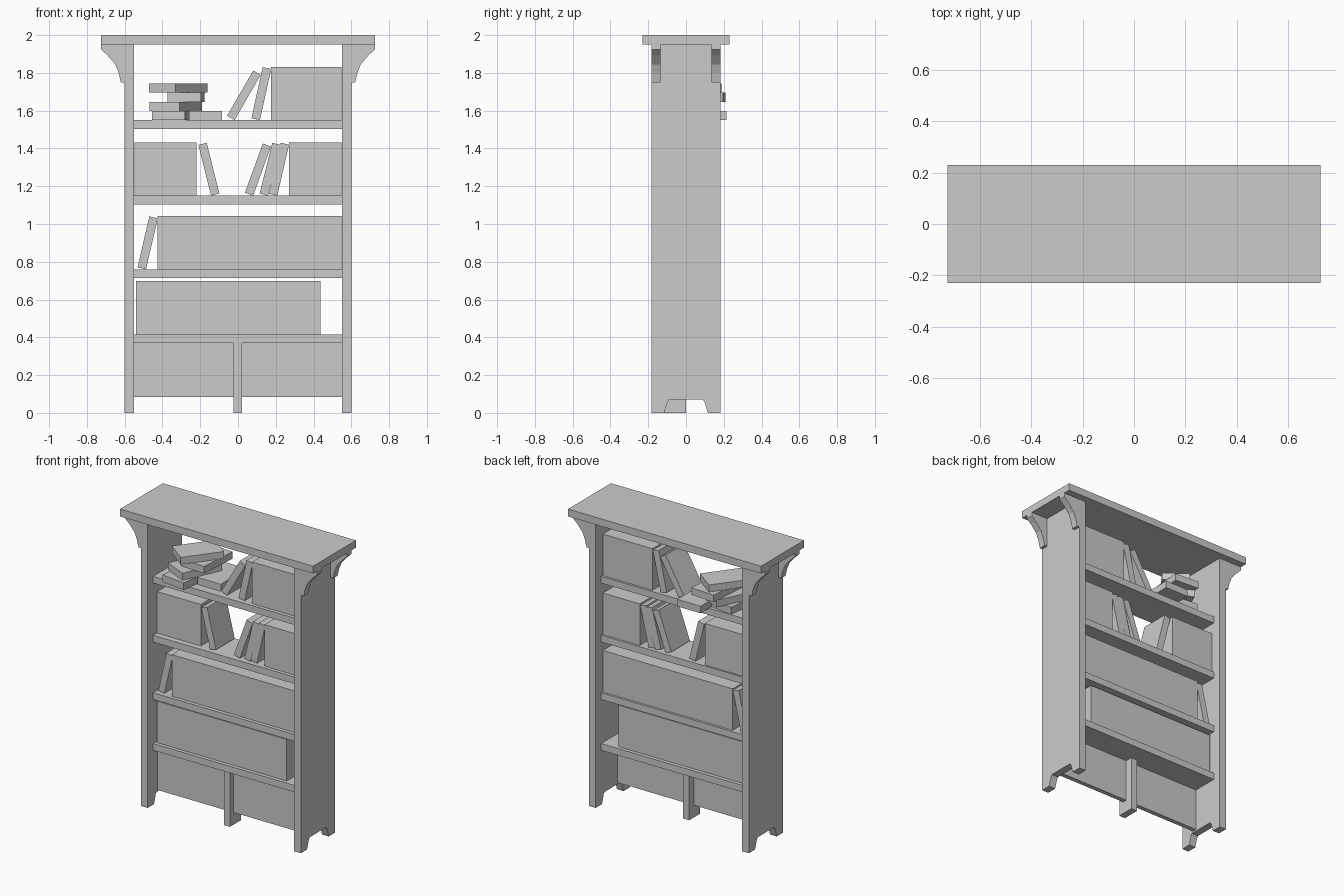
import bpy, bmesh
from math import radians
from mathutils import Matrix, Vector

if "Cube" in bpy.data.objects:
    bpy.data.objects.remove(bpy.data.objects["Cube"])


def box(name, x0, x1, y0, y1, z0, z1):
    bm = bmesh.new()
    bmesh.ops.create_cube(bm, size=1)
    bmesh.ops.scale(bm, vec=(x1 - x0, y1 - y0, z1 - z0), verts=bm.verts)
    bmesh.ops.translate(bm, vec=((x0 + x1) / 2, (y0 + y1) / 2, (z0 + z1) / 2), verts=bm.verts)
    return finish(name, bm)


def extrude(name, points, offset):
    bm = bmesh.new()
    face = bm.faces.new([bm.verts.new(p) for p in points])
    ext = bmesh.ops.extrude_face_region(bm, geom=[face])
    moved = [v for v in ext["geom"] if isinstance(v, bmesh.types.BMVert)]
    bmesh.ops.translate(bm, vec=offset, verts=moved)
    return finish(name, bm)


def finish(name, bm):
    bmesh.ops.recalc_face_normals(bm, faces=bm.faces)
    mesh = bpy.data.meshes.new(name)
    bm.to_mesh(mesh)
    bm.free()
    obj = bpy.data.objects.new(name, mesh)
    bpy.context.collection.objects.link(obj)
    return obj


# top board
box("top_board", -0.725, 0.725, -0.23, 0.23, 1.95, 2.0)

# side panels with foot cutout, and curved brackets under the top
side = [(-0.183, 0), (-0.116, 0), (-0.097, 0.06), (-0.088, 0.072), (0.088, 0.072),
        (0.097, 0.06), (0.116, 0), (0.183, 0), (0.183, 1.95), (-0.183, 1.95)]
bracket = [(0.60, 1.95), (0.725, 1.95), (0.725, 1.925), (0.69, 1.892),
           (0.65, 1.845), (0.632, 1.80), (0.62, 1.75), (0.60, 1.75)]
for s, label in ((-1, "left"), (1, "right")):
    extrude(f"{label}_side", [(s * 0.55, y, z) for y, z in side], (s * 0.05, 0, 0))
    for y, end in ((-0.182, "front"), (0.135, "back")):
        extrude(f"{label}_{end}_bracket", [(s * x, y, z) for x, z in bracket], (0, 0.047, 0))

# shelves, lower panel and centre post
shelf_tops = [0.415, 0.76, 1.15, 1.55]
for i, z in enumerate(shelf_tops):
    box(f"shelf_{i + 1}", -0.55, 0.55, -0.125, 0.125, z - 0.046, z)
box("lower_panel", -0.55, 0.55, -0.08, -0.05, 0.083, 0.37)
box("centre_post", -0.024, 0.022, -0.118, 0, 0, 0.37)

# rows of upright books as solid blocks: x range, y range, shelf height
rows = [(-0.54, 0.436, -0.1, 0.1, 0.415), (-0.427, 0.547, -0.1, 0.11, 0.76),
        (-0.547, -0.22, -0.085, 0.113, 1.15), (0.27, 0.547, -0.1, 0.11, 1.15),
        (0.175, 0.547, -0.1, 0.11, 1.55)]
for i, (x0, x1, y0, y1, z) in enumerate(rows):
    box(f"book_row_{i + 1}", x0, x1, y0, y1, z, z + 0.282)

# leaning books: pivot x on the shelf, shelf height, lean to the right in degrees
leaning = [(-0.487, 0.76, 13), (-0.143, 1.15, -14), (0.08, 1.15, 20), (0.159, 1.15, 14),
           (0.208, 1.15, 13), (-0.018, 1.55, 30), (0.116, 1.55, 12.5)]
for i, (x, z, lean) in enumerate(leaning):
    x0 = -0.046 if lean > 0 else 0
    book = box(f"leaning_book_{i + 1}", x0, x0 + 0.046, -0.1, 0.1, 0, 0.277)
    book.data.transform(Matrix.Translation((x, 0.005, z)) @ Matrix.Rotation(radians(lean), 4, 'Y'))

# loose stack of flat books: centre x, centre y, level, turn in degrees
stack = [(-0.352, -0.03, 0, -7), (-0.172, 0.075, 0, 0), (-0.33, 0.01, 1, -25),
         (-0.275, 0.062, 2, -4), (-0.317, 0.023, 3, -37)]
for i, (x, y, level, turn) in enumerate(stack):
    book = box(f"stacked_book_{i + 1}", -0.088, 0.088, -0.14, 0.14, 0, 0.048)
    book.data.transform(Matrix.Translation((x, y, 1.55 + level * 0.0485)) @ Matrix.Rotation(radians(turn), 4, 'Z'))
